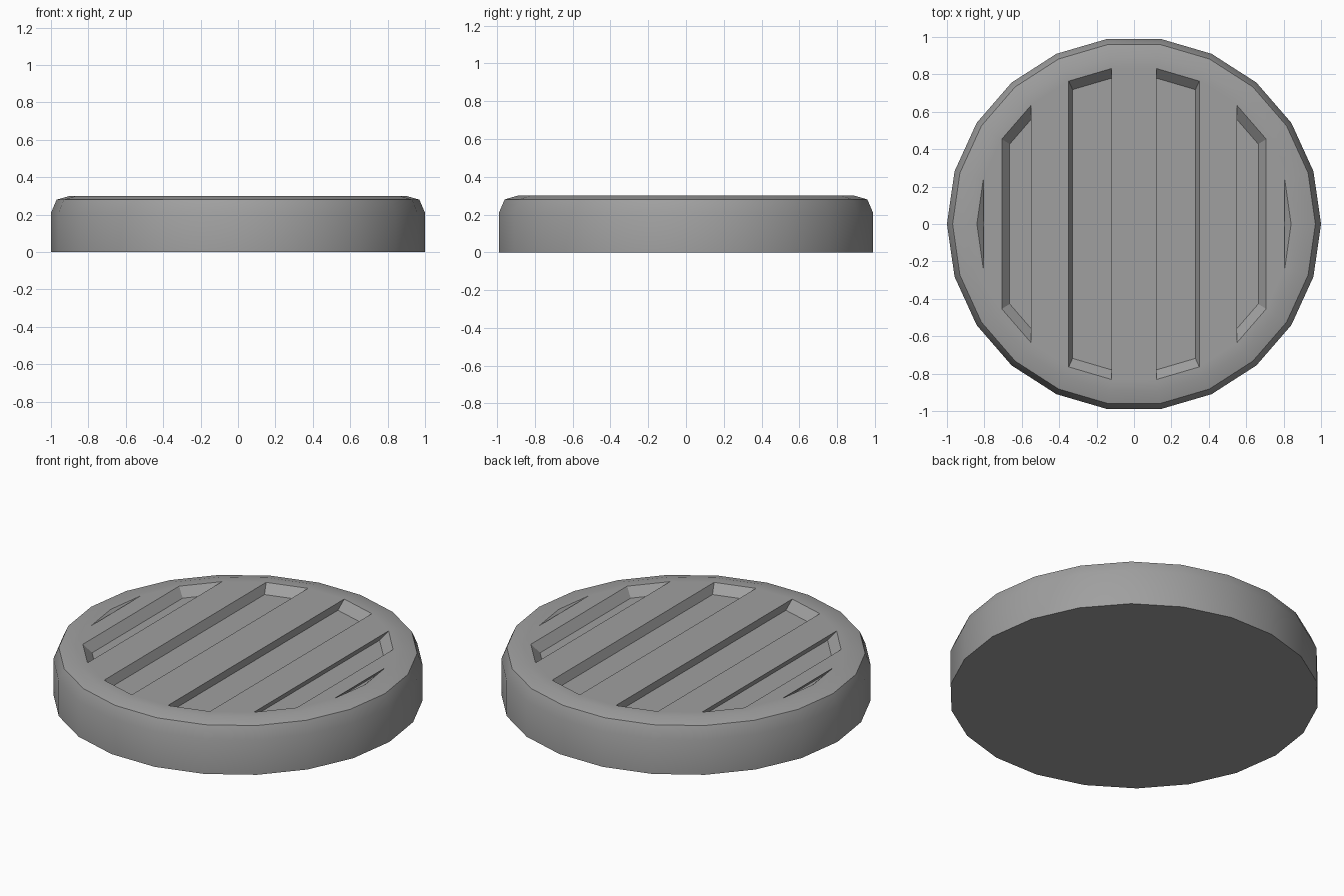
import bpy, bmesh, math

cube = bpy.data.objects.get("Cube")
if cube:
    bpy.data.objects.remove(cube, do_unlink=True)

SIDES = 22
TOP, FLOOR = 0.30, 0.25

grey = bpy.data.materials.new("mid_grey")
grey.use_nodes = True
colour = (0.35, 0.35, 0.35, 1)
grey.diffuse_color = colour
grey.node_tree.nodes["Principled BSDF"].inputs["Base Color"].default_value = colour

bm = bmesh.new()


def ring(radius, z):
    step = 2 * math.pi / SIDES
    return [bm.verts.new((radius * math.cos(i * step), radius * math.sin(i * step), z))
            for i in range(SIDES)]


def bridge(lower, upper):
    n = len(lower)
    for i in range(n):
        j = (i + 1) % n
        bm.faces.new((lower[i], lower[j], upper[j], upper[i]))


# Outer wall, rounded shoulder and flat rim
profile = [(1, 0), (1, 0.21), (0.97, 0.28), (0.90, TOP), (0.84, TOP)]
rings = [ring(r, z) for r, z in profile]
for lower, upper in zip(rings, rings[1:]):
    bridge(lower, upper)
bm.faces.new(rings[0][::-1])

# Strips across the top alternate between sunken slots and raised bars
rim = rings[-1]
floor = ring(0.79, FLOOR)
for k in range(SIDES // 2):
    corners = list(dict.fromkeys(
        i % SIDES for i in (k, k + 1, SIDES - k - 1, SIDES - k)))
    if k % 2:
        bm.faces.new([rim[i] for i in corners])
    else:
        slot_floor = [floor[i] for i in corners]
        bm.faces.new(slot_floor)
        bridge(slot_floor, [rim[i] for i in corners])

bmesh.ops.recalc_face_normals(bm, faces=bm.faces)
mesh = bpy.data.meshes.new("slotted_disc")
bm.to_mesh(mesh)
bm.free()
mesh.materials.append(grey)

disc = bpy.data.objects.new("slotted_disc", mesh)
bpy.context.scene.collection.objects.link(disc)
bpy.ops.object.select_all(action='DESELECT')
disc.select_set(True)
bpy.context.view_layer.objects.active = disc
bpy.ops.object.shade_smooth_by_angle(angle=math.radians(30))
